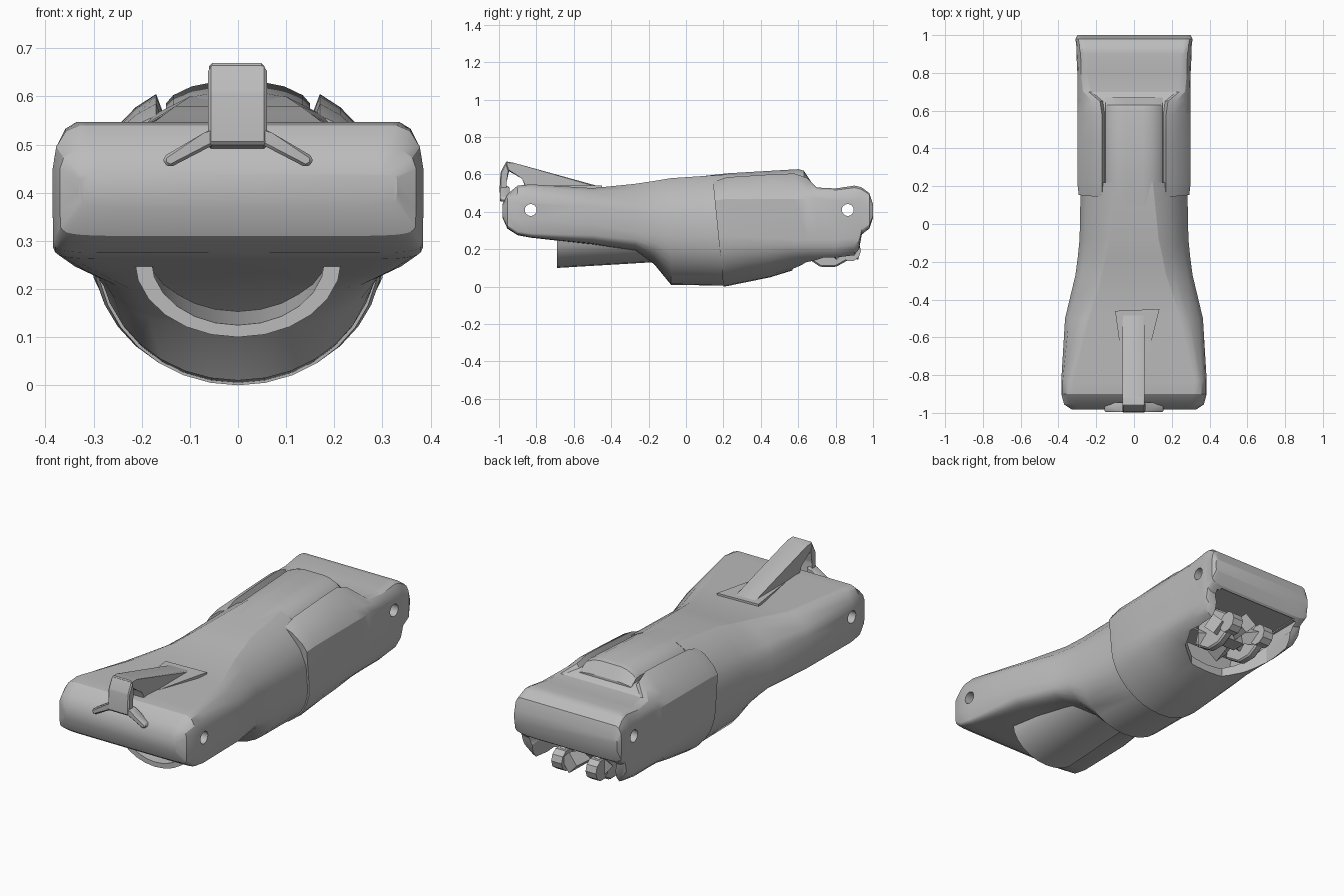
import bpy, bmesh, math
from mathutils import Matrix

cube = bpy.data.objects.get("Cube")
if cube:
    bpy.data.objects.remove(cube, do_unlink=True)

GREY = (0.5, 0.5, 0.5, 1)
grey = bpy.data.materials.new("plain grey")
grey.use_nodes = True
grey.diffuse_color = GREY
grey.node_tree.nodes["Principled BSDF"].inputs["Base Color"].default_value = GREY


def smooth(mesh):
    mesh.shade_smooth()
    mesh.set_sharp_from_angle(angle=math.radians(28))


def finish(name, bm):
    bmesh.ops.recalc_face_normals(bm, faces=bm.faces)
    mesh = bpy.data.meshes.new(name)
    bm.to_mesh(mesh)
    bm.free()
    mesh.materials.append(grey)
    obj = bpy.data.objects.new(name, mesh)
    bpy.context.collection.objects.link(obj)
    smooth(mesh)
    return obj


def half_section(tw, zt, w, zs, zl, zb, belly, shoulder=1, groove=0):
    """Right half outline: flat top, shoulder, side, curved belly."""
    pts = [(tw - 0.015, zt - groove)]
    for i in range(4):
        a = i / 3 * math.pi / 2
        s, c = math.sin(a) ** shoulder, max(math.cos(a), 0) ** shoulder
        pts.append((tw + (w - tw) * s, zs + (zt - zs) * c))
    for i in range(8):
        a = i / 8 * math.pi / 2
        e = 2 / belly
        pts.append((w * math.cos(a) ** e, zl - (zl - zb) * math.sin(a) ** e))
    return pts


def loft(name, stations, tilt=0):
    bm = bmesh.new()
    rings = []
    for n, (y, *shape) in enumerate(stations):
        half = half_section(*shape)
        outline = half + [(0, shape[5])] + [(-x, z) for x, z in reversed(half)]
        lean = tilt if n == 0 else 0
        rings.append([bm.verts.new((x, y + lean * (0.25 - z), z)) for x, z in outline])
    count = len(rings[0])
    for a, b in zip(rings, rings[1:]):
        for i in range(count):
            j = (i + 1) % count
            bm.faces.new((a[i], a[j], b[j], b[i]))
    bm.faces.new(rings[0])
    bm.faces.new(rings[-1])
    return finish(name, bm)


def prism(name, outline, axis, lo, hi, bevel=0.0, rise=0.0):
    """Extrude a flat outline along one axis, optionally climbing as it goes."""
    def place(u, v, t, up):
        return {"x": (t, u, v + up), "y": (u, t, v + up), "z": (u, v, t)}[axis]
    bm = bmesh.new()
    a = [bm.verts.new(place(u, v, lo, 0)) for u, v in outline]
    b = [bm.verts.new(place(u, v, hi, rise)) for u, v in outline]
    for i in range(len(a)):
        j = (i + 1) % len(a)
        bm.faces.new((a[i], a[j], b[j], b[i]))
    bm.faces.new(a)
    bm.faces.new(b)
    if bevel:
        bmesh.ops.bevel(bm, geom=bm.edges[:], offset=bevel, segments=1, affect="EDGES")
    return finish(name, bm)


def rod(name, x, y, z, radius, length, sides=16, tip=None, heading=0):
    """Round bar along x, or a tapered one turned about the vertical."""
    bm = bmesh.new()
    turn = (Matrix.Translation((x, y, z)) @ Matrix.Rotation(heading, 4, "Z")
            @ Matrix.Rotation(math.pi / 2, 4, "Y"))
    bmesh.ops.create_cone(bm, cap_ends=True, segments=sides, radius1=radius,
                          radius2=radius if tip is None else tip,
                          depth=length, matrix=turn)
    return finish(name, bm)


def cut(obj, cutter):
    mod = obj.modifiers.new("cut", "BOOLEAN")
    mod.operation, mod.solver, mod.object = "DIFFERENCE", "EXACT", cutter
    graph = bpy.context.evaluated_depsgraph_get()
    mesh = bpy.data.meshes.new_from_object(obj.evaluated_get(graph))
    obj.modifiers.clear()
    obj.data = mesh
    smooth(mesh)
    bpy.data.objects.remove(cutter, do_unlink=True)


# Front body: wide rounded hinge end flowing back into a round waist
body = loft("main_body", [
    (-.982, .29, .44, .33, .43, .40, .37, 7),
    (-.955, .31, .495, .37, .45, .37, .31, 9),
    (-.90, .33, .54, .385, .45, .36, .275, 12),
    (-.83, .335, .547, .385, .45, .36, .262, 12, 1.1),
    (-.50, .25, .527, .365, .43, .33, .225, 5, 1.4),
    (-.27, .17, .55, .31, .40, .29, .19, 3.5, 1.5),
    (-.17, .15, .565, .297, .39, .28, .12, 2.5, 1.5),
    (-.08, .13, .58, .288, .38, .27, .01, 2, 1.4),
    (.22, .10, .60, .282, .38, .26, .005, 2, 1.3)])
cut(body, rod("front_pin_cutter", 0, -.83, .41, .032, 2))

# Rear sleeve: grooved top, round belly, hinge end
sleeve = loft("rear_sleeve", [
    (.175, .17, .56, .293, .46, .27, 0, 2, 1.5, .03),
    (.22, .17, .585, .30, .47, .27, .003, 2, 1.6, .04),
    (.45, .17, .60, .30, .47, .26, .05, 2.1, 1.6, .04),
    (.58, .17, .605, .30, .47, .25, .09, 2.2, 1.6, .04),
    (.65, .18, .58, .30, .47, .25, .10, 2.3, 1.5, .02),
    (.70, .24, .53, .30, .47, .25, .10, 2.3),
    (.80, .26, .525, .30, .46, .25, .105, 2.4),
    (.90, .26, .54, .305, .46, .26, .13, 2.5),
    (.925, .27, .535, .305, .46, .28, .18, 3),
    (.94, .27, .53, .305, .45, .35, .275, 7),
    (.98, .28, .50, .31, .44, .37, .31, 7),
    (1.0, .28, .44, .30, .42, .39, .37, 7)], tilt=.1)
cut(sleeve, rod("rear_pin_cutter", 0, .865, .41, .032, 2))

# Hollow the sleeve belly, then open it underneath
bowl = [math.pi * i / 10 for i in range(11)]
cut(sleeve, prism("bowl_cutter", [(.26 * math.cos(a), .30 - .175 * math.sin(a)) for a in bowl],
                  "y", .45, .96, rise=.005))
opening = [(.24, .97), (.25, .74), (.2, .64), (.1, .57)]
cut(sleeve, prism("opening_cutter", opening + [(-x, y) for x, y in reversed(opening)],
                  "z", -.5, .31))

# Crowned plate set into the sleeve groove
loft("top_plate", [
    (-.05, .06, .575, .12, .545, .53, .5, 6, 1.3),
    (.22, .06, .606, .15, .565, .53, .5, 6, 1.3),
    (.60, .06, .628, .15, .585, .53, .5, 6, 1.3),
    (.63, .06, .62, .15, .58, .53, .5, 6, 1.3),
    (.67, .06, .56, .15, .55, .53, .5, 6, 1.3)])

# Hollow trough hanging under the front body
arc = [math.pi * i / 12 for i in range(13)]
outer = [(.215 * math.cos(a), .26 - .16 * math.sin(a)) for a in arc]
inner = [(.18 * math.cos(a), .26 - .135 * math.sin(a)) for a in reversed(arc)]
prism("under_trough", outer + inner, "y", -.69, -.1, rise=.035)

# Handle: sloping bar, raked front leg, splayed feet and rear foot plate
prism("handle_bar", [(-.965, .67), (-.92, .662), (-.46, .535), (-.47, .51), (-.86, .53),
                     (-.87, .58), (-.96, .625)], "x", -.06, .055, .006)
prism("handle_leg", [(-.962, .668), (-.992, .61), (-.998, .5), (-.955, .49),
                     (-.965, .56), (-.945, .62)], "x", -.062, .06, .006)
for side, label in ((1, "left"), (-1, "right")):
    foot = [(.04, .54), (.07, .525), (.155, .475), (.155, .46), (.14, .453), (.04, .505)]
    prism(label + "_handle_foot", [(side * x, z) for x, z in foot], "y", -.995, -.945, .006)
prism("handle_foot_plate", [(-.1, -.46), (.135, -.45), (.06, -.75), (-.06, -.75)],
      "z", .51, .542)

# Linkage inside the rear opening
for side, label in ((1, "left"), (-1, "right")):
    rod(label + "_knuckle", side * .1, .88, .19, .055, .06, 10)
    arm = [(.62, .17), (.72, .105), (.8, .105), (.9, .16), (.9, .23), (.76, .33), (.66, .33)]
    prism(label + "_link_arm", arm, "x", side * .1 - .022, side * .1 + .022, .008)
for i in range(6):
    a = i * math.pi / 3 + .3
    rod("hub_spoke", .08 * math.cos(a), .76 + .08 * math.sin(a), .2, .03, .17, 4, .055, a)
rod("hub_block", 0, .76, .23, .08, .1, 6)
